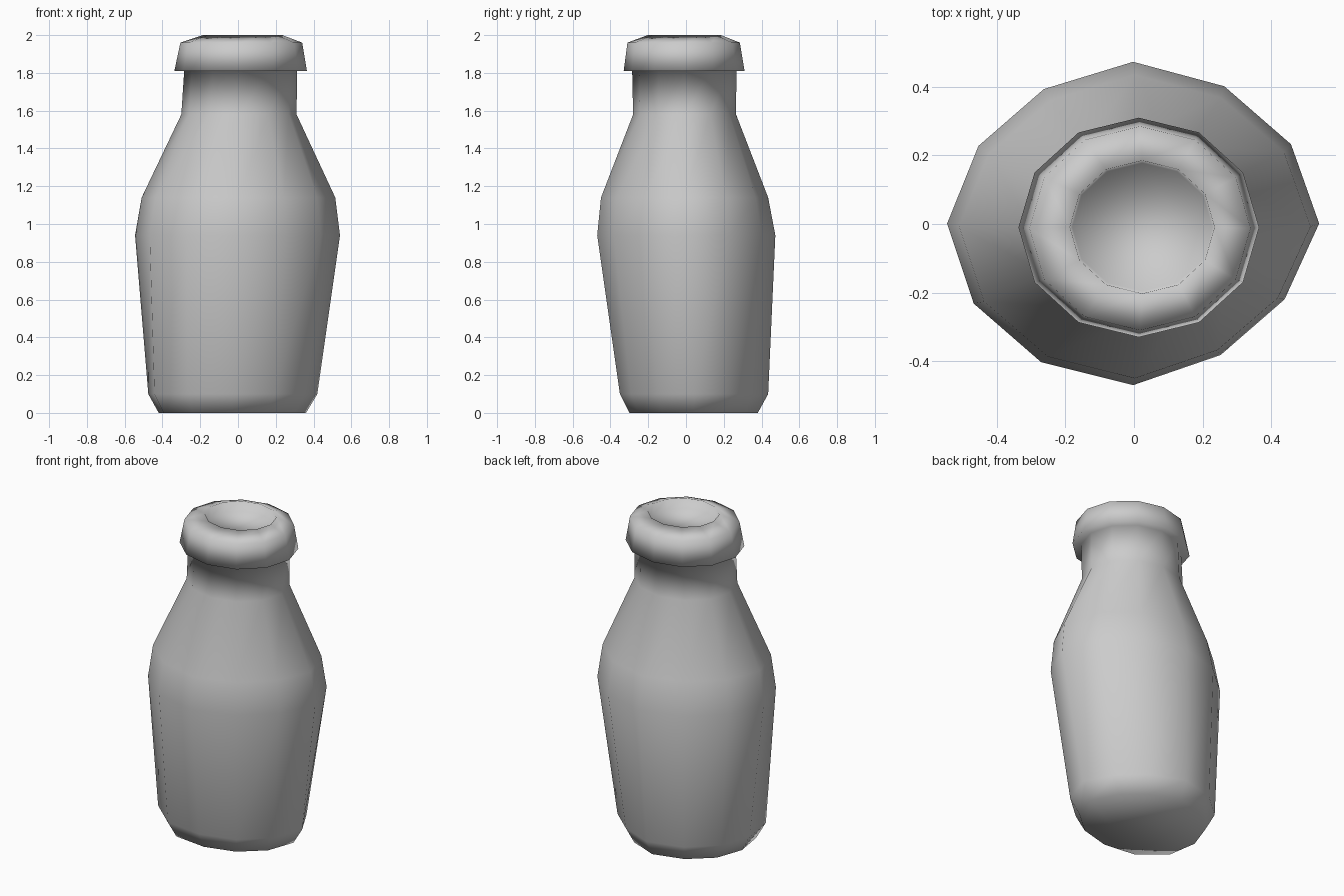
import bpy, bmesh, math

if "Cube" in bpy.data.objects:
    bpy.data.objects.remove(bpy.data.objects["Cube"])

SIDES = 12
ROUND = (1, 1, 1, 1)
BELLY = (0.98, 0.96, 0.99, 0.94)
FOOT = (0.91, 0.98, 1.07, 0.98)
# z, min x, max x, min y, max y, bulge of each quarter (++, -+, --, +-)
RINGS = [
    (0.00, -0.42, 0.36, -0.30, 0.38, FOOT),        # base
    (0.10, -0.475, 0.42, -0.35, 0.435, FOOT),      # base chamfer
    (0.94, -0.545, 0.54, -0.47, 0.473, BELLY),     # widest belly
    (1.14, -0.51, 0.515, -0.45, 0.435, BELLY),     # shoulder
    (1.58, -0.30, 0.31, -0.28, 0.265, ROUND),      # neck bottom
    (1.81, -0.285, 0.313, -0.285, 0.267, ROUND),   # neck top
    (1.81, -0.337, 0.365, -0.33, 0.31, ROUND),     # lip underside
    (1.96, -0.305, 0.34, -0.31, 0.285, ROUND),     # lip side
    (2.00, -0.187, 0.235, -0.203, 0.185, ROUND),   # mouth rim
    (1.94, -0.18, 0.228, -0.196, 0.178, ROUND),    # mouth recess
]


def add_ring(bm, z, x0, x1, y0, y1, bulge):
    verts = []
    for i in range(SIDES):
        a = 2 * math.pi * i / SIDES
        k = bulge[i // 3] if i % 3 else 1
        verts.append(bm.verts.new(((x0 + x1) / 2 + k * (x1 - x0) / 2 * math.cos(a),
                                   (y0 + y1) / 2 + k * (y1 - y0) / 2 * math.sin(a), z)))
    return verts


# bottle: one shell lofted through the rings, closed at base and mouth recess
bm = bmesh.new()
loops = [add_ring(bm, *r) for r in RINGS]
for low, high in zip(loops, loops[1:]):
    for i in range(SIDES):
        j = (i + 1) % SIDES
        bm.faces.new((low[i], low[j], high[j], high[i]))
bm.faces.new(loops[0][::-1])
bm.faces.new(loops[-1])

# smooth shading over the whole shell
for f in bm.faces:
    f.smooth = True

mesh = bpy.data.meshes.new("bottle")
bm.to_mesh(mesh)
bm.free()
bottle = bpy.data.objects.new("bottle", mesh)
bpy.context.collection.objects.link(bottle)
